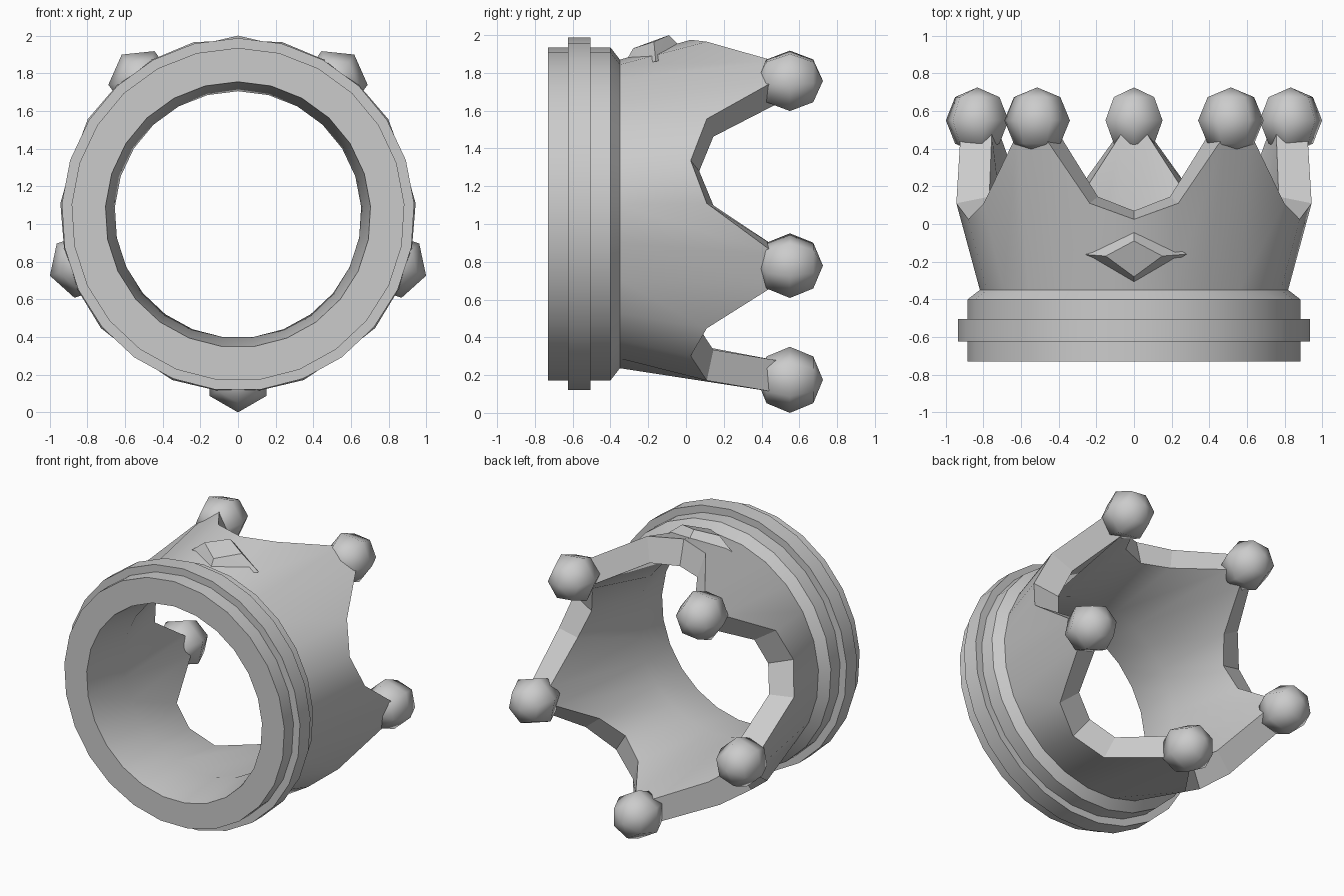
import bpy, bmesh
from math import sin, cos, pi, radians

if "Cube" in bpy.data.objects:
    bpy.data.objects.remove(bpy.data.objects["Cube"])

CZ = 1.05       # height of the crown's axis, which runs along y
SIDES = 25


def polar(r, a, y):
    """Point at radius r and angle a (from straight up) around the axis."""
    return (r * sin(a), y, CZ + r * cos(a))


def finish(bm, name, angle):
    bmesh.ops.recalc_face_normals(bm, faces=bm.faces)
    me = bpy.data.meshes.new(name)
    bm.to_mesh(me)
    bm.free()
    ob = bpy.data.objects.new(name, me)
    bpy.context.collection.objects.link(ob)
    me.shade_smooth()
    me.set_sharp_from_angle(angle=radians(angle))
    return ob


def hull(points, name, angle):
    bm = bmesh.new()
    for p in points:
        bm.verts.new(p)
    bmesh.ops.convex_hull(bm, input=bm.verts[:])
    bmesh.ops.dissolve_limit(bm, angle_limit=radians(1),
                             verts=bm.verts[:], edges=bm.edges[:])
    return finish(bm, name, angle)


# Crown body: base band with flange, then flared wall ending in five points
base = [(.705, -.73), (.885, -.73), (.885, -.625), (.937, -.625),
        (.937, -.505), (.885, -.505), (.885, -.40), (.82, -.35)]
# rim by column: outer radius, outer y, inner radius, inner y
valley = (.925, .025, .745, .07)
slope = (.945, .11, .77, .145)
tip = (.945, .48, .775, .48)
rim = [valley, slope, tip, tip, slope]
shift = [0, 0, radians(2.2), radians(-2.2), 0]   # narrows each point

bm = bmesh.new()
columns = []
for k in range(SIDES):
    a = 2 * pi * k / SIDES
    ro, yo, ri, yi = rim[k % 5]
    t = a + shift[k % 5]
    pts = [polar(r, a, y) for r, y in base]
    pts += [polar(ro, t, yo), polar(ri, t, yi), polar(.655, a, -.38)]
    columns.append([bm.verts.new(p) for p in pts])
n = len(columns[0])
for k in range(SIDES):
    c, d = columns[k], columns[(k + 1) % SIDES]
    for i in range(n):
        j = (i + 1) % n
        bm.faces.new((c[i], c[j], d[j], d[i]))
finish(bm, "crown_body", 30)

# Ball on each point: six-sided sphere with a corner facing outward
R = .175
for k in range(5):
    a = 2 * pi * (k + .5) / 5
    cx, cy, cz = polar(.875, a, .55)
    pts = [(cx, cy + R, cz), (cx, cy - R, cz)]
    for lat in (-pi / 4, 0, pi / 4):
        for s in range(6):
            b = a + s * pi / 3
            pts.append((cx + R * cos(lat) * sin(b), cy + R * sin(lat),
                        cz + R * cos(lat) * cos(b)))
    hull(pts, "point_ball_%d" % (k + 1), 80)

# Gem set in the wall at the top
gem = [(0, -.33, 1.84), (0, .01, 1.90), (-.28, -.16, 1.86), (.28, -.16, 1.86),
       (0, -.28, 1.93), (0, -.09, 2.0), (-.15, -.17, 1.965), (.15, -.17, 1.965)]
hull(gem, "gem", 40)
